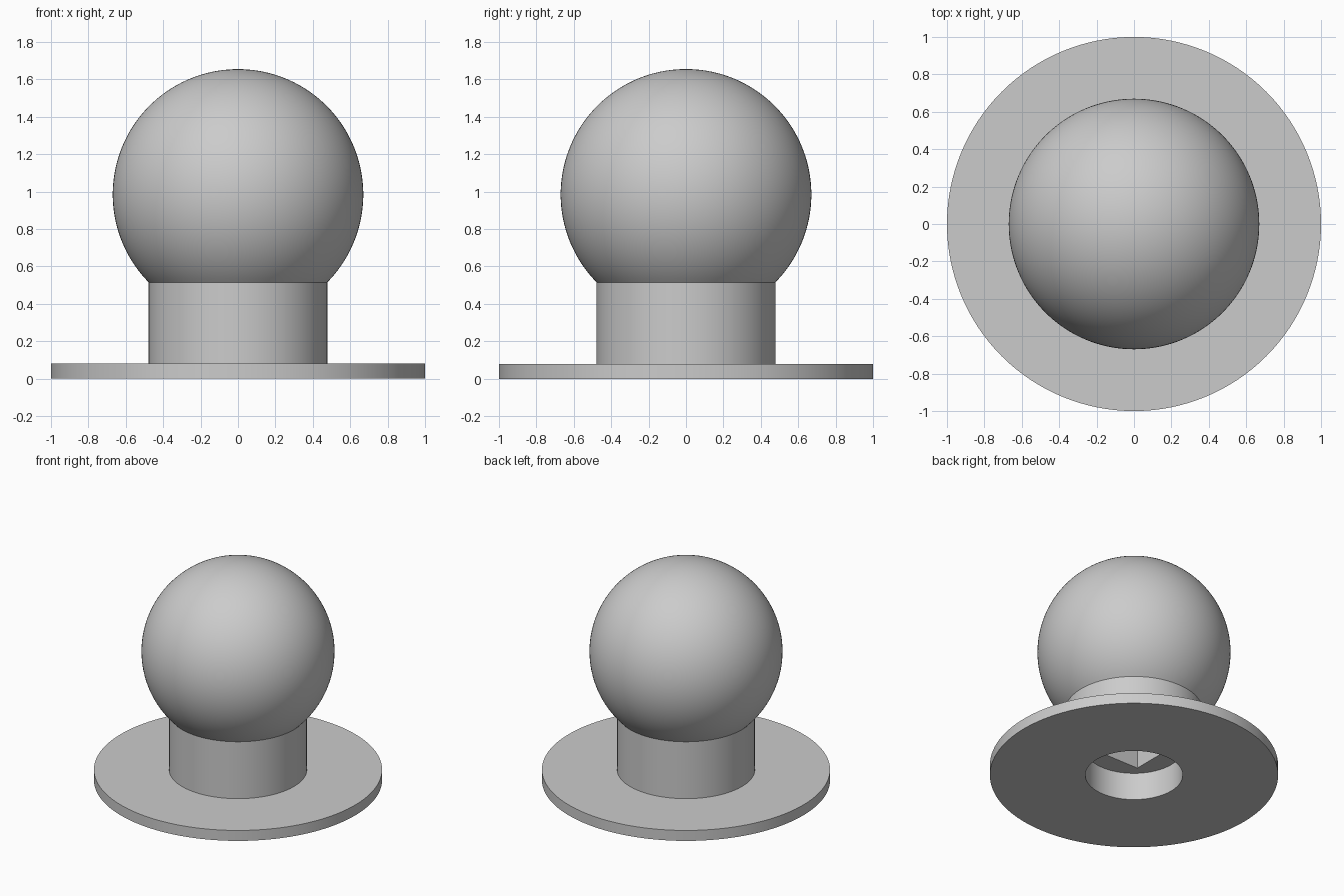
import bpy, bmesh, math
from mathutils import Vector, Matrix

default = bpy.data.objects.get("Cube")
if default:
    bpy.data.objects.remove(default, do_unlink=True)

SEGMENTS = 128
PLATE_R, PLATE_TOP = 1.0, 0.08
NECK_R = 0.478
BALL_R, BALL_Z = 0.67, 0.985
RECESS_R, RECESS_TOP = 0.338, 0.21
SOCKET_SIDE, SOCKET_TOP = 0.375, 0.7

grey = bpy.data.materials.new("satin_grey")
grey.use_nodes = True
grey.diffuse_color = (0.6, 0.6, 0.6, 1)
grey.node_tree.nodes["Principled BSDF"].inputs["Base Color"].default_value = (0.6, 0.6, 0.6, 1)


def add_object(name, bm):
    bmesh.ops.recalc_face_normals(bm, faces=bm.faces)
    mesh = bpy.data.meshes.new(name)
    bm.to_mesh(mesh)
    bm.free()
    mesh.materials.append(grey)
    obj = bpy.data.objects.new(name, mesh)
    bpy.context.collection.objects.link(obj)
    return obj


def lathe(name, profile):
    bm = bmesh.new()
    verts = [bm.verts.new((r, 0, z)) for r, z in profile]
    edges = [bm.edges.new(pair) for pair in zip(verts, verts[1:])]
    bmesh.ops.spin(bm, geom=verts + edges, cent=(0, 0, 0), axis=(0, 0, 1),
                   angle=math.tau, steps=SEGMENTS)
    bmesh.ops.remove_doubles(bm, verts=bm.verts, dist=0.0001)
    return add_object(name, bm)


# Knob body: round recess, flange plate, straight neck, then the ball
profile = [(0, RECESS_TOP), (RECESS_R, RECESS_TOP), (RECESS_R, 0),
           (PLATE_R, 0), (PLATE_R, PLATE_TOP), (NECK_R, PLATE_TOP)]
start = -math.acos(NECK_R / BALL_R)
STEPS = 56
for i in range(STEPS):
    a = start + (math.pi / 2 - start) * i / STEPS
    profile.append((BALL_R * math.cos(a), BALL_Z + BALL_R * math.sin(a)))
profile.append((0, BALL_Z + BALL_R))
knob = lathe("knob_body", profile)

# Square spindle socket cut up from the recess ceiling
bm = bmesh.new()
bottom = RECESS_TOP - 0.1
size = Vector((SOCKET_SIDE, SOCKET_SIDE, SOCKET_TOP - bottom))
bmesh.ops.create_cube(bm, size=1, matrix=Matrix.Translation((0, 0, (SOCKET_TOP + bottom) / 2))
                      @ Matrix.Diagonal(size).to_4x4())
cutter = add_object("spindle_socket_cutter", bm)
cutter.hide_render = True

cut = knob.modifiers.new("spindle_socket", 'BOOLEAN')
cut.operation = 'DIFFERENCE'
cut.solver = 'EXACT'
cut.object = cutter

bpy.ops.object.select_all(action='DESELECT')
knob.select_set(True)
bpy.context.view_layer.objects.active = knob
bpy.ops.object.modifier_apply(modifier=cut.name)
bpy.data.objects.remove(cutter, do_unlink=True)
bpy.ops.object.shade_smooth_by_angle(angle=math.radians(30))
